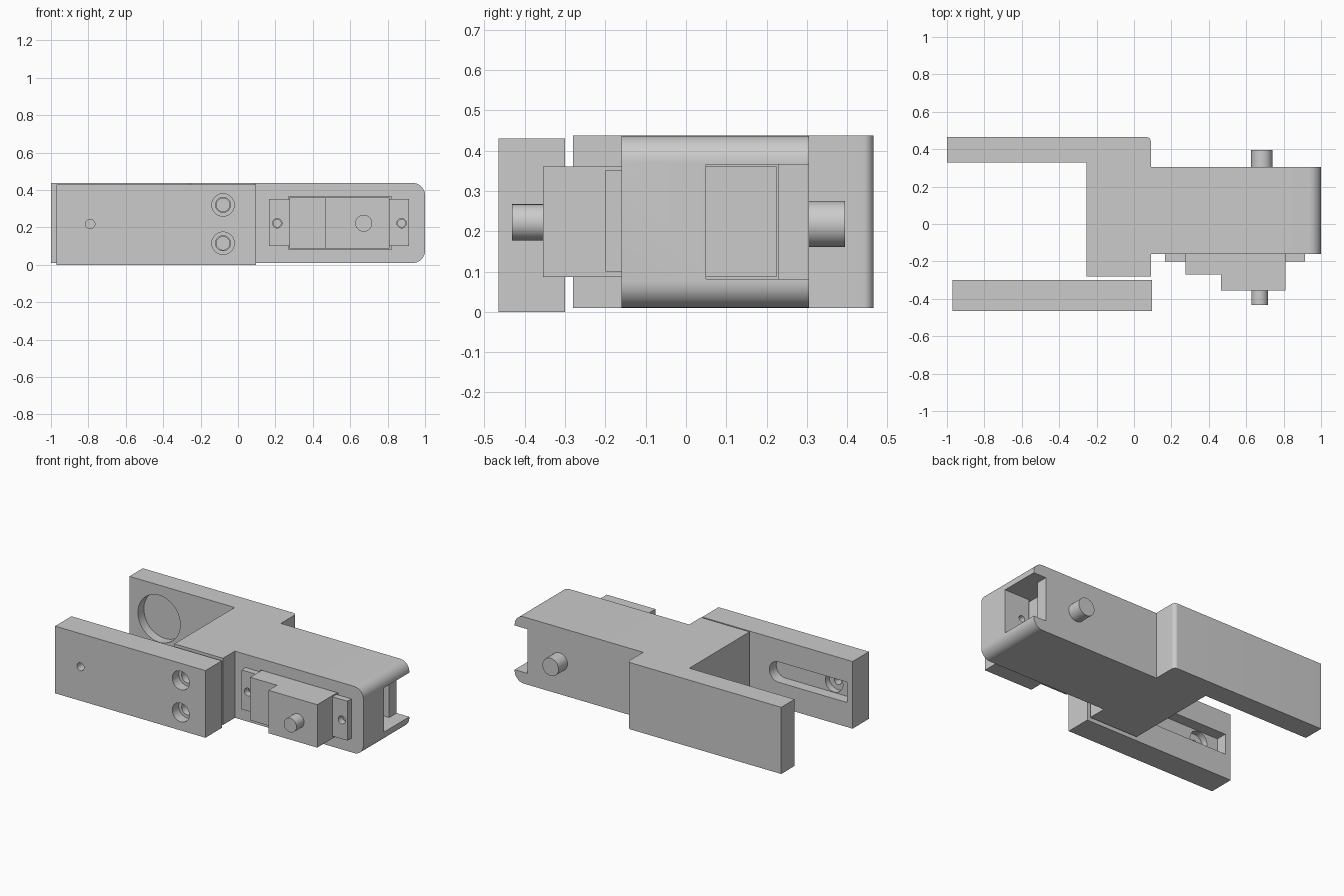
import bpy, bmesh
from math import pi
from mathutils import Matrix, Vector

if "Cube" in bpy.data.objects:
    bpy.data.objects.remove(bpy.data.objects["Cube"])


def finish(name, bm):
    bmesh.ops.recalc_face_normals(bm, faces=bm.faces)
    me = bpy.data.meshes.new(name)
    bm.to_mesh(me)
    bm.free()
    ob = bpy.data.objects.new(name, me)
    bpy.context.collection.objects.link(ob)
    return ob


def box(name, x, y, z):
    bm = bmesh.new()
    bmesh.ops.create_cube(bm, size=1)
    for v in bm.verts:
        v.co = Vector((x[v.co.x > 0], y[v.co.y > 0], z[v.co.z > 0]))
    return finish(name, bm)


def rod(name, x, z, r, y0, y1):
    """Cylinder along y."""
    bm = bmesh.new()
    m = Matrix.Translation((x, (y0 + y1) / 2, z)) @ Matrix.Rotation(pi / 2, 4, 'X')
    bmesh.ops.create_cone(bm, cap_ends=True, segments=48, radius1=r, radius2=r,
                          depth=y1 - y0, matrix=m)
    return finish(name, bm)


def prism(name, pts, z0, z1):
    """Plan outline raised in z, left as a bmesh for edge rounding."""
    bm = bmesh.new()
    f = bm.faces.new([bm.verts.new((x, y, z0)) for x, y in pts])
    ext = bmesh.ops.extrude_face_region(bm, geom=[f])
    for v in ext['geom']:
        if isinstance(v, bmesh.types.BMVert):
            v.co.z = z1
    bmesh.ops.recalc_face_normals(bm, faces=bm.faces)
    return bm


def round_edges(bm, test, r):
    edges = [e for e in bm.edges if all(test(v.co) for v in e.verts)
             and (e.verts[0].co - e.verts[1].co).length > 0.1]
    bmesh.ops.bevel(bm, geom=edges, offset=r, segments=10, profile=0.5, affect='EDGES')


def combine(ob, others, op='DIFFERENCE'):
    bpy.context.view_layer.objects.active = ob
    for o in others:
        m = ob.modifiers.new(op, 'BOOLEAN')
        m.operation, m.solver, m.object = op, 'EXACT', o
        bpy.ops.object.modifier_apply(modifier=m.name)
        bpy.data.objects.remove(o)


SCREWS = (0.32, 0.115)
TABS = (0.21, 0.875)
ZC = 0.222

# Main bracket: arm, cross block and motor housing
bm = prism('bracket', [(-1, .33), (-.255, .33), (-.255, -.28), (.09, -.28), (.09, -.16),
                       (1, -.16), (1, .305), (.09, .305), (.09, .465), (-1, .465)], .01, .437)
round_edges(bm, lambda c: abs(c.x - .09) < .001 and abs(c.y - .465) < .001, .025)
for z in (.01, .437):
    round_edges(bm, lambda c: abs(c.x - 1) < .001 and abs(c.z - z) < .001, .065)
bracket = finish('bracket', bm)
pz = (.082, .365)
cuts = [box('pocket', (.27, .822), (-.3, .23), pz),
        box('end_opening', (.8, 1.1), (.05, .23), pz),
        box('back_notch', (.91, 1.1), (.2, .4), pz),
        rod('bearing_recess', -.79, ZC, .15, .2, .39)]
cuts += [rod('screw_hole', -.08, z, .035, -.4, 0) for z in SCREWS]
cuts += [rod('tab_screw_hole', x, ZC, .02, -.3, .06) for x in TABS]
combine(bracket, cuts)

# Pivot pin on the back
pivot = rod('pivot_pin', .683, .218, .057, .3, .395)

# Front plate with counterbored screws and horn slot
plate = box('front_plate', (-.97, .095), (-.465, -.3), (0, .43))
cuts = [box('slot', (-.93, -.445), (-.37, -.2), (ZC - .065, ZC + .065)),
        rod('slot_end', -.445, ZC, .065, -.37, -.2),
        rod('horn_bore', -.79, ZC, .062, -.41, -.2),
        rod('horn_hole', -.79, .218, .025, -.5, -.2)]
for z in SCREWS:
    cuts += [rod('counterbore', -.08, z, .06, -.5, -.4), rod('hole', -.08, z, .04, -.5, -.2)]
combine(plate, cuts)

# Motor: stepped body, mounting tabs and shaft
motor = finish('motor', prism('motor', [(.275, -.27), (.465, -.27), (.465, -.355), (.81, -.355),
                                        (.81, .225), (.275, .225)], .086, .361))
combine(motor, [box('tabs', (.165, .915), (-.2, -.16), (.1, .352))], 'UNION')
combine(motor, [rod('tab_hole', x, ZC, .025, -.25, -.1) for x in TABS])
shaft = rod('motor_shaft', .672, ZC, .045, -.432, -.35)

# Smooth the curved faces, keep the corners crisp
bpy.ops.object.select_all(action='DESELECT')
for ob in (bracket, pivot, plate, motor, shaft):
    ob.select_set(True)
bpy.context.view_layer.objects.active = bracket
bpy.ops.object.shade_smooth_by_angle()
